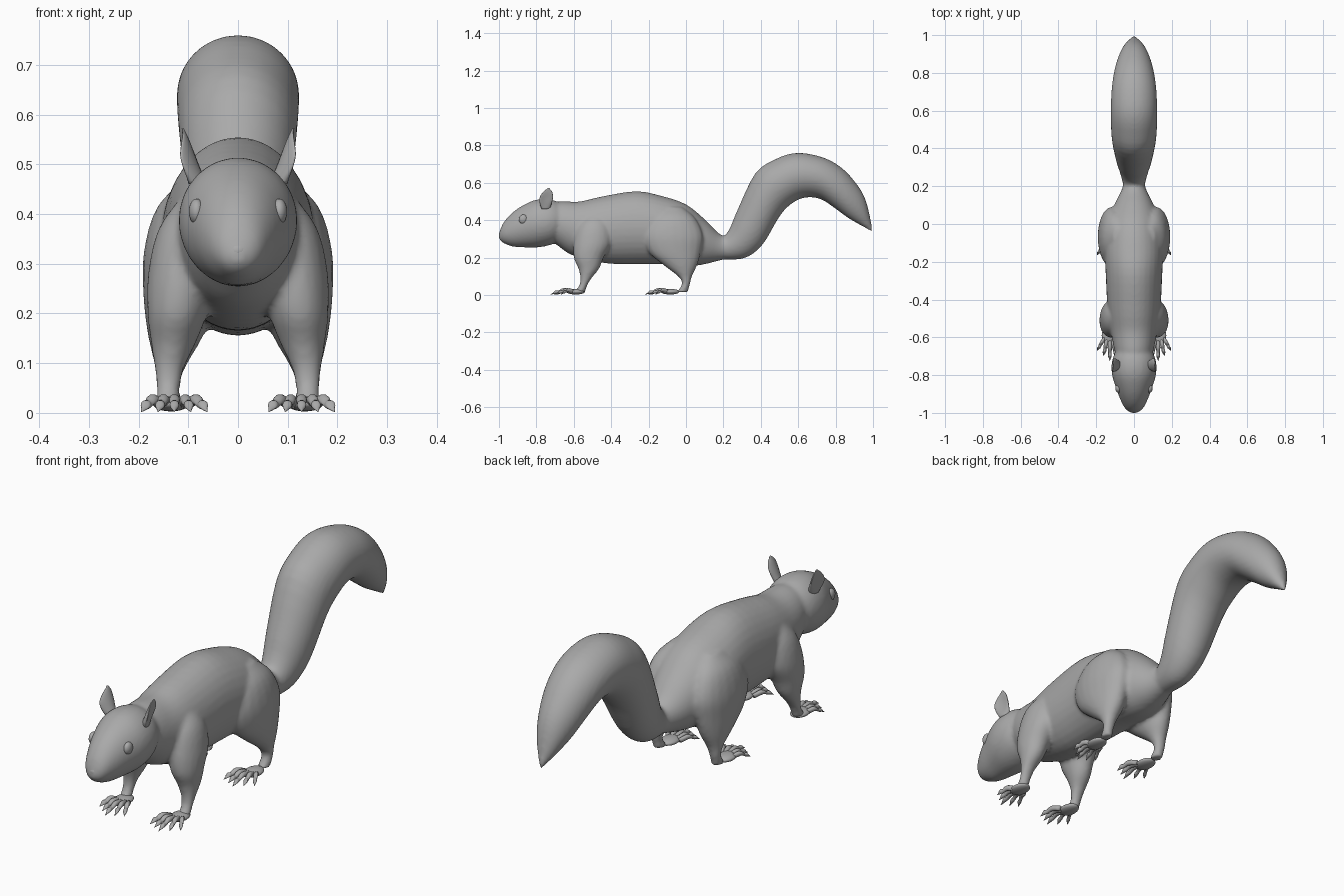
import bpy, bmesh, math
from mathutils import Vector

if "Cube" in bpy.data.objects:
    bpy.data.objects.remove(bpy.data.objects["Cube"])

fur = bpy.data.materials.new("plain grey")
fur.use_nodes = True
grey = (0.4, 0.4, 0.4, 1)
fur.diffuse_color = grey
fur.node_tree.nodes["Principled BSDF"].inputs["Base Color"].default_value = grey


def refine(stations, steps):
    """Catmull-Rom interpolation of every field of the stations."""
    pts = [Vector(s) for s in stations]
    pts = [2 * pts[0] - pts[1]] + pts + [2 * pts[-1] - pts[-2]]
    out = []
    for a, b, c, d in zip(pts, pts[1:], pts[2:], pts[3:]):
        for i in range(steps):
            t = i / steps
            out.append(b + (c - a) * t / 2 + (a - 2.5 * b + 2 * c - d / 2) * t * t
                       + (1.5 * (b - c) + (d - a) / 2) * t ** 3)
    return out + [pts[-2]]


def make_object(name, bm):
    bmesh.ops.recalc_face_normals(bm, faces=bm.faces)
    mesh = bpy.data.meshes.new(name)
    bm.to_mesh(mesh)
    bm.free()
    mesh.materials.append(fur)
    mesh.shade_smooth()
    obj = bpy.data.objects.new(name, mesh)
    bpy.context.collection.objects.link(obj)
    return obj


def loft(name, rings, sides):
    """Skin rings given as centre and two radius vectors."""
    bm = bmesh.new()
    loops = []
    for c, u, v in rings:
        angles = [math.tau * k / sides for k in range(sides)]
        loops.append([bm.verts.new(c + u * math.cos(a) + v * math.sin(a)) for a in angles])
    for lo, hi in zip(loops, loops[1:]):
        for k in range(sides):
            n = (k + 1) % sides
            bm.faces.new((lo[k], lo[n], hi[n], hi[k]))
    bm.faces.new(loops[0])
    bm.faces.new(loops[-1])
    return make_object(name, bm)


def trunk(name, stations):
    """Loft from top point, bottom point and half width along the spine."""
    rings = []
    for ty, tz, by, bz, w in refine(stations, 4):
        top, low = Vector((0, ty, tz)), Vector((0, by, bz))
        rings.append(((top + low) / 2, Vector((w, 0, 0)), (top - low) / 2))
    return loft(name, rings, 32)


def limb(name, side, stations, sides=20):
    """Loft of level rings: centre, x radius, y radius."""
    rings = [(Vector((side * x, y, z)), Vector((rx, 0, 0)), Vector((0, ry, 0)))
             for x, y, z, rx, ry in refine(stations, 4)]
    return loft(name, rings, sides)


def ball(name, centre, size):
    bm = bmesh.new()
    bmesh.ops.create_uvsphere(bm, u_segments=20, v_segments=12, radius=1)
    bmesh.ops.scale(bm, vec=size, verts=bm.verts)
    bmesh.ops.translate(bm, vec=centre, verts=bm.verts)
    return make_object(name, bm)


# Head, torso and tail
head = trunk("head", [
    (-1, .33, -1, .3, .015), (-.98, .38, -.98, .28, .045), (-.94, .43, -.93, .26, .07),
    (-.88, .475, -.87, .255, .093), (-.8, .51, -.79, .255, .117),
    (-.72, .51, -.72, .27, .115), (-.65, .48, -.66, .3, .085), (-.6, .45, -.6, .32, .05)])
torso = trunk("torso", [
    (-.78, .47, -.74, .31, .07), (-.68, .5, -.68, .26, .1), (-.57, .5, -.6, .21, .12),
    (-.46, .525, -.43, .17, .14), (-.27, .555, -.25, .165, .15), (-.13, .53, -.1, .165, .155),
    (0, .485, .02, .155, .14), (.1, .405, .1, .165, .105), (.17, .335, .18, .185, .068),
    (.21, .31, .25, .2, .05)])
tail = trunk("tail", [
    (.14, .32, .16, .2, .05), (.2, .315, .22, .19, .058), (.235, .36, .32, .2, .075),
    (.275, .455, .41, .27, .095), (.37, .65, .5, .42, .115), (.475, .725, .56, .485, .122),
    (.59, .76, .63, .52, .123), (.72, .74, .715, .515, .118), (.82, .69, .795, .465, .105),
    (.9, .61, .87, .41, .083), (.96, .51, .94, .37, .05), (1, .345, .99, .34, .004)])

# Legs
parts = [head, torso, tail]
for side, word in ((1, "left"), (-1, "right")):
    parts.append(limb("front_leg_" + word, side, [
        (.08, -.48, .44, .03, .04), (.1, -.49, .37, .06, .085), (.113, -.5, .28, .068, .1),
        (.122, -.52, .2, .06, .08), (.13, -.52, .14, .045, .055), (.138, -.535, .09, .03, .03),
        (.14, -.55, .05, .024, .022), (.14, -.57, .015, .024, .03)]))
    parts.append(limb("hind_leg_" + word, side, [
        (.08, -.07, .47, .03, .05), (.1, -.07, .41, .065, .12), (.115, -.07, .32, .075, .16),
        (.12, -.06, .23, .07, .14), (.125, -.03, .16, .057, .09), (.135, -.005, .1, .034, .037),
        (.14, 0, .06, .024, .022), (.138, -.02, .015, .024, .03)]))

# Blend the big masses into one skin
bpy.ops.object.select_all(action="DESELECT")
for part in parts:
    part.select_set(True)
bpy.context.view_layer.objects.active = torso
bpy.ops.object.join()
torso.name = "body"
remesh = torso.modifiers.new("skin", "REMESH")
remesh.mode = "VOXEL"
remesh.voxel_size = 0.009
remesh.use_smooth_shade = True
soften = torso.modifiers.new("soften", "SMOOTH")
soften.factor = 0.5
soften.iterations = 6


def foot(name, side, heel):
    """Low palm with five arched, clawed toes."""
    ball(name + "_palm", (side * .135, heel - .035, .018), (.036, .05, .015))
    for k in range(5):
        f = (k - 2) / 2
        reach = .135 - .045 * abs(f) - .01 * f
        # distance along the toe, height, radius
        profile = [(.15, .018, .01), (.5, .027, .011), (.7, .017, .0085),
                   (.82, .016, .0095), (.9, .009, .005), (1, .003, .001)]
        rings = []
        for t, z, r in refine(profile, 3):
            c = Vector((side * (.128 + f * (.022 + .044 * t)), heel - .035 - reach * t, z))
            rings.append((c, Vector((r, 0, 0)), Vector((0, r * .4, r))))
        loft(name + "_toe", rings, 10)


# Feet, ears and eyes
for side, word in ((1, "left"), (-1, "right")):
    foot("front_foot_" + word, side, -.555)
    foot("hind_foot_" + word, side, -.05)
    ear = limb("ear_" + word, side, [
        (.08, -.75, .46, .018, .022), (.089, -.75, .49, .013, .032), (.097, -.747, .52, .009, .036),
        (.106, -.74, .55, .006, .025), (.113, -.735, .572, .002, .004)])
    for v in ear.data.vertices:  # cup the ear outward and turn it slightly forward
        v.co.x += side * (9 * (v.co.y + .75) ** 2 - .25 * (v.co.y + .75))
    ball("eye_" + word, (side * .083, -.87, .405), (.016, .024, .026))

ball("nose", (0, -.982, .325), (.024, .018, .02))
